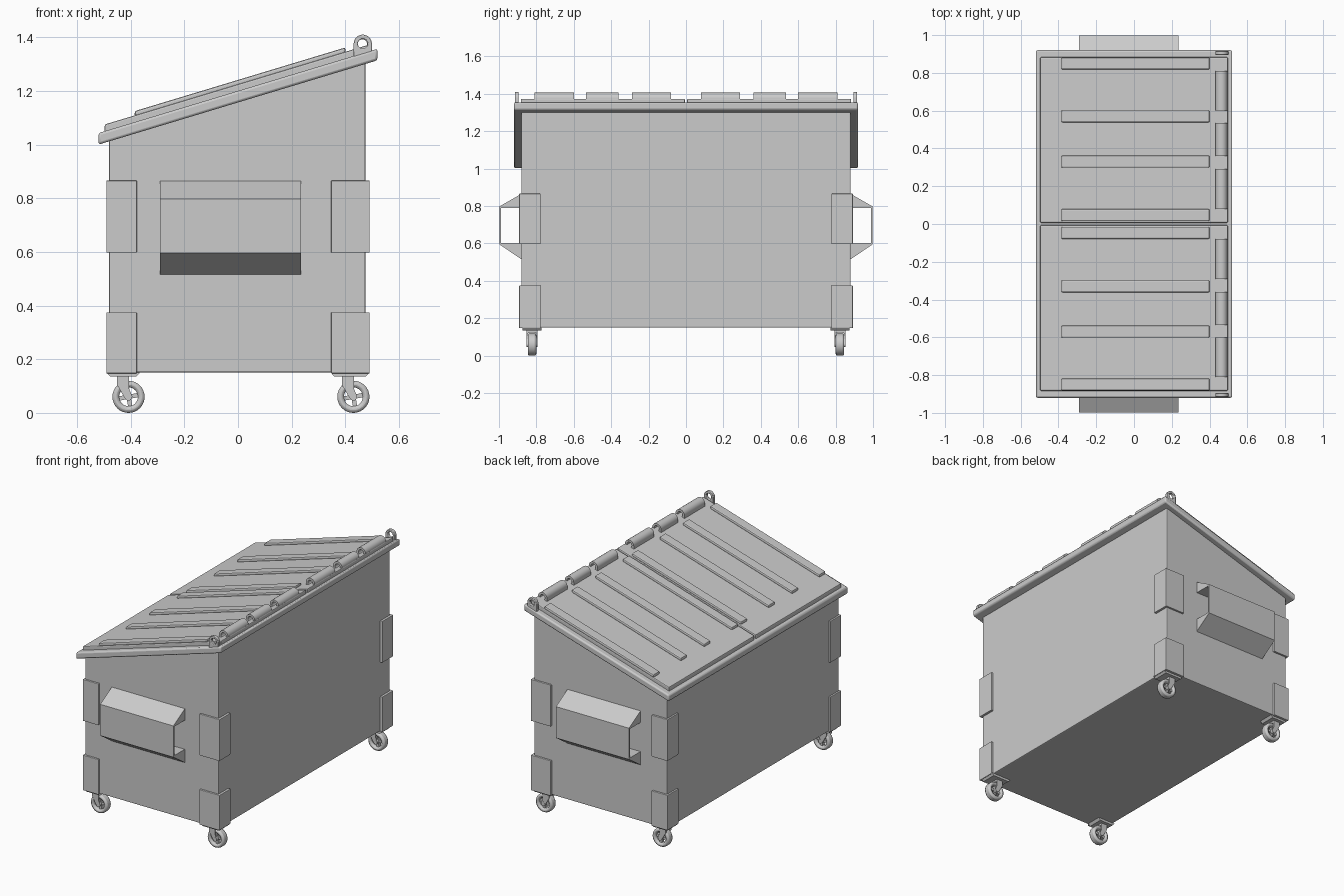
import bpy, bmesh, math

if "Cube" in bpy.data.objects:
    bpy.data.objects.remove(bpy.data.objects["Cube"])

SLOPE = 0.302


def slope_z(x, offset):
    """Height of the sloping top at x, given its height at x = 0."""
    return offset + SLOPE * x


def prism(name, outer, a, b, axis='y', inner=None, bevel=0, mirror=False, smooth=False):
    """Extrude a profile from a to b along an axis, with an optional matching hole."""
    def place(p, d):
        return {'x': (d, p[0], p[1]), 'y': (p[0], d, p[1]), 'z': (p[0], p[1], d)}[axis]
    bm = bmesh.new()
    n = len(outer)
    loops = [[bm.verts.new(place(p, d)) for p in pts]
             for pts in ([outer, inner] if inner else [outer]) for d in (a, b)]

    def band(l1, l2):
        for i in range(n):
            j = (i + 1) % n
            bm.faces.new((l1[i], l1[j], l2[j], l2[i]))
    band(loops[0], loops[1])
    if inner:
        band(loops[2], loops[3])
        band(loops[0], loops[2])
        band(loops[1], loops[3])
    else:
        bm.faces.new(loops[0])
        bm.faces.new(loops[1])
    bmesh.ops.recalc_face_normals(bm, faces=bm.faces)
    mesh = bpy.data.meshes.new(name)
    bm.to_mesh(mesh)
    bm.free()
    ob = bpy.data.objects.new(name, mesh)
    bpy.context.collection.objects.link(ob)
    if bevel:
        m = ob.modifiers.new("bevel", 'BEVEL')
        m.width, m.segments, m.limit_method = bevel, 2, 'ANGLE'
        m.angle_limit = math.radians(40)
    if mirror:
        m = ob.modifiers.new("mirror", 'MIRROR')
        m.use_axis = (False, True, False)
    if smooth:
        bpy.ops.object.select_all(action='DESELECT')
        ob.select_set(True)
        bpy.context.view_layer.objects.active = ob
        bpy.ops.object.shade_smooth_by_angle(angle=math.radians(35))
    return ob


def circle(cx, cz, r, n=24):
    return [(cx + r * math.cos(2 * math.pi * i / n), cz + r * math.sin(2 * math.pi * i / n))
            for i in range(n)]


def sloped(x0, x1, low, high):
    """Side profile of a slab lying on the sloping top."""
    return [(x0, slope_z(x0, low)), (x1, slope_z(x1, low)),
            (x1, slope_z(x1, high)), (x0, slope_z(x0, high))]


def eye(cx, cz, r, base):
    """Round-topped profile with straight sides down to a base."""
    return [(x, z) if z >= cz - 0.001 else (cx + (x - cx) / max(abs(x - cx), abs(z - cz)) * r,
            cz + (z - cz) / max(abs(x - cx), abs(z - cz)) * (cz - base))
            for x, z in circle(cx, cz, r)]


# Bin body with a sloping top, and the rim around it
prism("body", [(-.48, .15), (.476, .15), (.476, slope_z(.476, 1.175)),
               (-.48, slope_z(-.48, 1.175))], -.88, .88, bevel=.006)
prism("rim", sloped(-.52, .52, 1.157, 1.2), -.92, .92, bevel=.009, smooth=True)

# Pair of lids with raised ribs
prism("lid", sloped(-.497, .497, 1.19, 1.225), .006, .883, bevel=.006, mirror=True)
for i, y in enumerate((.047, .33, .57, .85)):
    prism(f"lid_rib_{i}", sloped(-.385, .4, 1.22, 1.241), y - .032, y + .032,
          bevel=.007, mirror=True)

# Hinge knuckles along the high edge and an eye at each end
for i, (y0, y1) in enumerate(((.08, .29), (.36, .535), (.6, .81))):
    prism(f"hinge_{i}", eye(.463, 1.374, .032, 1.335), y0, y1,
          inner=circle(.463, 1.374, .018), mirror=True, smooth=True)
prism("end_eye", eye(.465, 1.376, .034, 1.325), .895, .915,
      inner=circle(.465, 1.376, .018), bevel=.003, mirror=True, smooth=True)

# Hollow lifting sleeves on both ends
prism("lift_sleeve", [(.875, .512), (.998, .595), (.998, .798), (.875, .868)],
      -.29, .235, axis='x', mirror=True,
      inner=[(.881, .602), (.988, .602), (.988, .79), (.881, .79)])

# Wrap-around corner plates
for side, x_in, x_out in (("left", -.377, -.491), ("right", .347, .491)):
    t = math.copysign(.018, x_out)
    corner = [(x_out, .892), (x_in, .892), (x_in, .874), (x_out - t, .874),
              (x_out - t, .778), (x_out, .778)]
    for level, z0, z1 in (("lower", .147, .375), ("upper", .597, .866)):
        prism(f"{level}_corner_{side}", corner, z0, z1, axis='z', bevel=.003, mirror=True)

# Casters
WY = .823
for side, c, p0, p1 in (("left", -.408, -.49, -.365), ("right", .43, .345, .49)):
    prism(f"caster_plate_{side}", [(p0 + .014, .135), (p1 - .014, .135), (p1, .151), (p0, .151)],
          .772, .874, mirror=True)
    for k, s in enumerate((-1, 1)):
        y = WY + s * .026
        prism(f"caster_arm_{side}_{k}", [(c - .043, .136), (c + .002, .136), (c + .002, .09),
              (c + .014, .062), (c, .048), (c - .014, .055), (c - .043, .105)],
              y - .003, y + .003, mirror=True)
    prism(f"caster_neck_{side}", [(c - .043, .122), (c + .002, .122), (c + .002, .137),
          (c - .043, .137)], WY - .028, WY + .028, mirror=True)
    prism(f"tyre_{side}", circle(c, .06, .06, 32), WY - .023, WY + .023,
          inner=circle(c, .06, .035, 32), bevel=.01, mirror=True, smooth=True)
    prism(f"hub_{side}", circle(c, .06, .014, 16), WY - .03, WY + .03, mirror=True, smooth=True)
    for k in range(4):
        a = math.radians(10 + 90 * k)
        u, v = math.cos(a), math.sin(a)
        spoke = [(c + u * r - v * w, .06 + v * r + u * w)
                 for r, w in ((.008, -.008), (.037, -.008), (.037, .008), (.008, .008))]
        prism(f"spoke_{side}_{k}", spoke, WY - .012, WY + .012, mirror=True)
